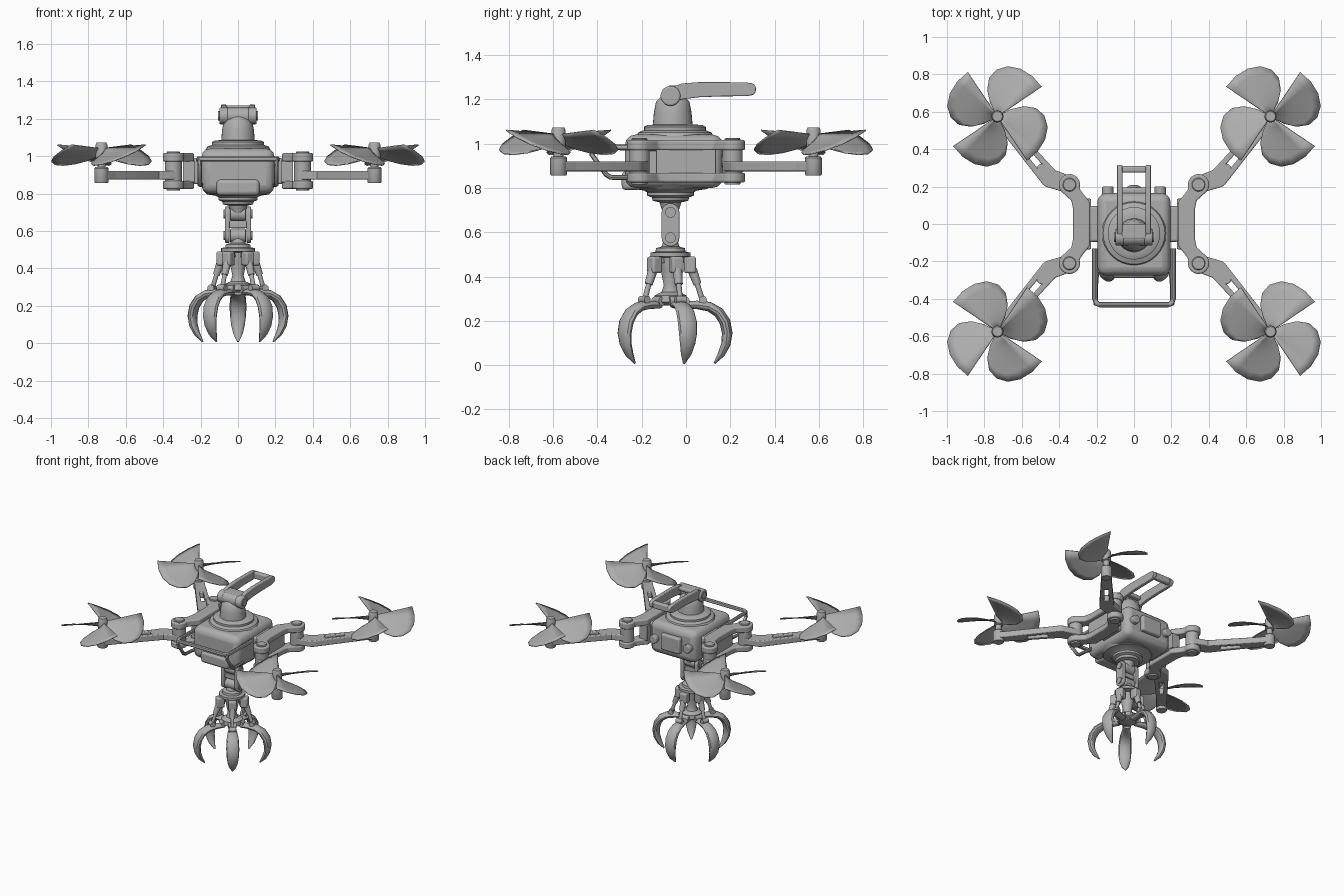
import bpy, bmesh
from math import sin, cos, pi, radians
from mathutils import Vector, Matrix

if "Cube" in bpy.data.objects:
    bpy.data.objects.remove(bpy.data.objects["Cube"])

grey = bpy.data.materials.new("plain_grey")
grey.use_nodes = True
COLOUR = (0.42, 0.42, 0.42, 1)
grey.diffuse_color = COLOUR
grey.node_tree.nodes["Principled BSDF"].inputs["Base Color"].default_value = COLOUR
parts = []


def finish(name, bm, bevel=0):
    bmesh.ops.recalc_face_normals(bm, faces=bm.faces)
    mesh = bpy.data.meshes.new(name)
    bm.to_mesh(mesh)
    bm.free()
    mesh.materials.append(grey)
    ob = bpy.data.objects.new(name, mesh)
    bpy.context.collection.objects.link(ob)
    if bevel:
        mod = ob.modifiers.new("bevel", "BEVEL")
        mod.width, mod.segments, mod.limit_method = bevel, 3, "ANGLE"
    parts.append(ob)
    return ob


def loft(name, rings, bevel=0):
    """Skin a row of equal closed rings and cap both ends."""
    bm = bmesh.new()
    loops = [[bm.verts.new(p) for p in ring] for ring in rings]
    n = len(loops[0])
    for a, b in zip(loops, loops[1:]):
        for i in range(n):
            bm.faces.new((a[i], a[(i + 1) % n], b[(i + 1) % n], b[i]))
    bm.faces.new(loops[0])
    bm.faces.new(loops[-1])
    return finish(name, bm, bevel)


def box(name, lo, hi, bevel=0.008, turn=None):
    bm = bmesh.new()
    bmesh.ops.create_cube(bm, size=1)
    lo, hi = Vector(lo), Vector(hi)
    for v in bm.verts:
        v.co = (lo + hi) / 2 + v.co * (hi - lo)
        if turn:
            v.co = turn @ v.co
    return finish(name, bm, bevel)


def lathe(name, x, y, profile, n=32):
    return loft(name, [[(x + r * cos(2 * pi * i / n), y + r * sin(2 * pi * i / n), z)
                        for i in range(n)] for r, z in profile])


def rod(name, p, q, r, r2=None, n=20, bevel=0):
    p, q = Vector(p), Vector(q)
    turn = (q - p).to_track_quat("Z", "Y")
    rings = [[c + turn @ Vector((s * cos(2 * pi * i / n), s * sin(2 * pi * i / n), 0))
              for i in range(n)] for c, s in ((p, r), (q, r2 or r))]
    return loft(name, rings, bevel)


def plate(name, outline, z0, z1, bevel=0.008, frame=Matrix()):
    return loft(name, [[frame @ Vector((x, y, z)) for x, y in outline] for z in (z0, z1)], bevel)


def link(name, p, q, r1, r2, z0, z1, bevel=0.006, frame=Matrix()):
    """Flat bar with round ends."""
    p, q = Vector(p), Vector(q)
    d = q - p
    n = Vector((-d.y, d.x)).normalized()
    d.normalize()
    pts = []
    for c, r, s in ((p, r1, 1), (q, r2, -1)):
        for i in range(11):
            t = pi * i / 10
            pts.append(c + s * r * (n * cos(t) - d * sin(t)))
    return plate(name, pts, z0, z1, bevel, frame)


def tube(name, path, r):
    cu = bpy.data.curves.new(name, "CURVE")
    cu.dimensions, cu.bevel_depth, cu.bevel_resolution, cu.use_fill_caps = "3D", r, 3, True
    sp = cu.splines.new("POLY")
    sp.points.add(len(path) - 1)
    for pt, co in zip(sp.points, path):
        pt.co = (*co, 1)
    ob = bpy.data.objects.new(name, cu)
    bpy.context.collection.objects.link(ob)
    cu.materials.append(grey)
    bpy.ops.object.select_all(action="DESELECT")
    bpy.context.view_layer.objects.active = ob
    ob.select_set(True)
    bpy.ops.object.convert(target="MESH")
    parts.append(bpy.context.object)


C = -0.07   # y of the turret and claw axis

# Body with front block and rear fittings
box("body", (-0.195, -0.275, 0.8), (0.195, 0.165, 1.04), 0.045)
box("front_block", (-0.115, -0.29, 0.79), (0.115, -0.2, 0.875), 0.02)
box("rear_block", (-0.08, 0.15, 0.86), (0.08, 0.195, 0.98), 0.012)
for x in (-0.14, 0.14):
    rod("rear_knob", (x, 0.15, 0.92), (x, 0.2, 0.92), 0.03, bevel=0.006)

# Turret, its joint and the curved handle
lathe("turret_base", 0, C + 0.02, [(0.175, 1.03), (0.165, 1.05), (0.14, 1.06), (0.14, 1.075),
                                   (0.125, 1.083), (0.09, 1.086)])
lathe("turret_neck", 0, C + 0.01, [(0.09, 1.08), (0.085, 1.14), (0.075, 1.19), (0.05, 1.215)])
rod("turret_barrel", (-0.06, C, 1.215), (0.06, C, 1.215), 0.045, bevel=0.008)
rails = [(C, 1.215, 0.036), (-0.02, 1.235, 0.036), (0.06, 1.243, 0.034), (0.16, 1.245, 0.032),
         (0.27, 1.245, 0.031), (0.302, 1.245, 0.026), (0.315, 1.245, 0.012)]
for s in (-1, 1):
    a, b = s * 0.062, s * 0.09
    loft("handle_rail", [[(a, y, z - h), (b, y, z - h), (b, y, z + h), (a, y, z + h)]
                         for y, z, h in rails], 0.005)
    rod("handle_pivot", (s * 0.05, C, 1.215), (s * 0.1, C, 1.215), 0.045, bevel=0.008)
    rod("pivot_cap", (s * 0.09, C, 1.215), (s * 0.106, C, 1.215), 0.025)
box("handle_grip", (-0.065, 0.275, 1.22), (0.065, 0.31, 1.27), 0.01)
box("handle_bridge", (-0.065, C - 0.01, 1.235), (0.065, 0.0, 1.262), 0.008)

# Front bumper cage
top = [(-0.21, -0.13, 0.98), (-0.21, -0.4, 0.985), (-0.2, -0.425, 0.985), (-0.18, -0.432, 0.985)]
tube("bumper_loop", top + [(-x, y, z) for x, y, z in reversed(top)], 0.014)
for s in (-1, 1):
    tube("bumper_side", [(s * 0.205, -0.42, 0.985), (s * 0.205, -0.425, 0.95), (s * 0.205, -0.36, 0.86),
                         (s * 0.205, -0.34, 0.848), (s * 0.195, -0.22, 0.845)], 0.012)


def rotor(x, y, sx, sy):
    """Hub and four pitched blades, mirrored to suit the corner."""
    lathe("rotor_motor", x, y, [(0.034, 0.855), (0.038, 0.862), (0.038, 0.935), (0.032, 0.942)], 24)
    lathe("rotor_shaft", x, y, [(0.022, 0.93), (0.022, 0.985), (0.032, 0.99), (0.032, 1.06),
                                (0.026, 1.072)], 24)
    edge = [(0, 0.285), (15, 0.285), (30, 0.283), (44, 0.274), (57, 0.25), (68, 0.21),
            (77, 0.15), (84, 0.08)]
    for k in range(4):
        bm = bmesh.new()
        grid = []
        for a, reach in edge:
            t = a / edge[-1][0]
            ang = radians(146 + 90 * k - a)
            row = []
            for j in range(7):
                r = 0.015 + (reach - 0.015) * j / 6
                z = 1.04 + 0.07 * r - (0.035 + 0.42 * r) * t * (1.25 - 0.25 * t)
                row.append(bm.verts.new((x + sx * r * cos(ang), y + sy * r * sin(ang), z)))
            grid.append(row)
        for a, b in zip(grid, grid[1:]):
            for j in range(6):
                bm.faces.new((a[j], a[j + 1], b[j + 1], b[j]))
        mod = finish("rotor_blade", bm).modifiers.new("thickness", "SOLIDIFY")
        mod.thickness, mod.offset = 0.006, 0


# Side brackets, folding arms and rotors
arc = [(0.345 + 0.057 * cos(radians(a)), 0.21 + 0.057 * sin(radians(a))) for a in range(-40, 201, 20)]
half = [(0.325, 0.075), (0.335, 0.125)] + arc + [(0.275, 0.165), (0.235, 0.115)]
bracket = half + [(x, -y) for x, y in reversed(half)]
for sx in (-1, 1):
    outline = [(sx * x, y) for x, y in bracket]
    plate("bracket_top", outline, 0.97, 1.016)
    plate("bracket_bottom", outline, 0.825, 0.868)
    box("bracket_core", (min(sx * 0.23, sx * 0.295), -0.135, 0.86),
        (max(sx * 0.23, sx * 0.295), 0.135, 0.975), 0.004)
    box("bracket_mount", (min(sx * 0.18, sx * 0.24), -0.095, 0.85),
        (max(sx * 0.18, sx * 0.24), 0.095, 0.99), 0.012)
    for sy in (-1, 1):
        hinge, elbow, end = [Vector((sx * x, sy * y)) for x, y in ((0.345, 0.21), (0.45, 0.245), (0.73, 0.575))]
        lathe("hinge_pin", *hinge, [(0.034, 0.815), (0.036, 0.82), (0.036, 1.02), (0.032, 1.025)], 24)
        lathe("hinge_sleeve", *hinge, [(0.046, 0.868), (0.046, 0.97)], 24)
        link("arm_root", hinge, elbow, 0.046, 0.05, 0.875, 0.92)
        d = (end - elbow).normalized()
        n = Vector((-d.y, d.x))
        for s in (-1, 1):
            link("arm_rail", elbow + n * s * 0.034, end - d * 0.06 + n * s * 0.022, 0.016, 0.013, 0.875, 0.92)
        link("arm_heel", elbow, elbow + d * 0.05, 0.05, 0.042, 0.875, 0.92)
        link("arm_tip", end - d * 0.17, end, 0.035, 0.036, 0.875, 0.92)
        rotor(*end, sx, sy)

# Underside flange and the two-joint wrist
lathe("under_flange", 0, C, [(0.19, 0.82), (0.165, 0.795), (0.12, 0.788), (0.105, 0.78), (0.105, 0.765),
                             (0.085, 0.757), (0.08, 0.742), (0.05, 0.735), (0.035, 0.69)])
UP, LOW = 0.69, 0.575
for z, name in ((UP, "upper"), (LOW, "lower")):
    rod(name + "_wrist_barrel", (-0.042, C, z), (0.042, C, z), 0.037, bevel=0.006)
    for s in (-1, 1):
        rod(name + "_wrist_cap", (s * 0.05, C, z), (s * 0.077, C, z), 0.024)
side = Matrix(((0, 0, 1, 0), (1, 0, 0, 0), (0, 1, 0, 0), (0, 0, 0, 1)))
for s in (-1, 1):
    link("wrist_link", (C, UP), (C, LOW), 0.04, 0.04, s * 0.046, s * 0.07, 0.006, side)
box("wrist_web", (-0.05, C - 0.018, 0.615), (0.05, C + 0.018, 0.65), 0.005)

# Claw hub and central column
lathe("claw_hub", 0, C, [(0.03, 0.57), (0.04, 0.535), (0.065, 0.528), (0.068, 0.512), (0.09, 0.508),
                         (0.09, 0.49), (0.05, 0.485), (0.042, 0.42), (0.03, 0.36), (0.04, 0.33),
                         (0.072, 0.315), (0.076, 0.285), (0.05, 0.27)])

# Five fingers with their actuators: radius, height, half width, half thickness
spine = [(0.06, 0.272, 0.024, 0.016), (0.12, 0.272, 0.03, 0.019), (0.175, 0.264, 0.038, 0.022),
         (0.218, 0.238, 0.043, 0.024), (0.246, 0.195, 0.045, 0.025), (0.256, 0.145, 0.043, 0.024),
         (0.25, 0.095, 0.036, 0.021), (0.23, 0.05, 0.025, 0.016), (0.198, 0.008, 0.005, 0.004)]
for k in range(5):
    turn = Matrix.Translation((0, C, 0)) @ Matrix.Rotation(radians(90 + 72 * k), 4, "Z")
    rings = []
    for i, (r, z, w, h) in enumerate(spine):
        a, b = spine[max(i - 1, 0)], spine[min(i + 1, len(spine) - 1)]
        t = Vector((b[0] - a[0], 0, b[1] - a[1])).normalized()
        out = Vector((-t.z, 0, t.x))
        rings.append([turn @ (Vector((r, w * cos(u), z)) + out * h * sin(u))
                      for u in [2 * pi * j / 12 for j in range(12)]])
    loft("claw_finger", rings)
    box("actuator_box", (0.062, -0.028, 0.415), (0.115, 0.028, 0.49), 0.01, turn)
    box("actuator_bracket", (0.03, -0.015, 0.46), (0.08, 0.015, 0.502), 0.004, turn)
    rod("actuator_sleeve", turn @ Vector((0.098, 0, 0.43)), turn @ Vector((0.122, 0, 0.365)), 0.022, 0.018)
    rod("actuator_rod", turn @ Vector((0.115, 0, 0.385)), turn @ Vector((0.148, 0, 0.28)), 0.012)
    rod("finger_clevis", turn @ Vector((0.146, -0.024, 0.295)), turn @ Vector((0.146, 0.024, 0.295)), 0.018)
    rod("finger_hinge", turn @ Vector((0.066, -0.028, 0.29)), turn @ Vector((0.066, 0.028, 0.29)), 0.02)

# Smooth shading with sharp edges kept
bpy.ops.object.select_all(action="DESELECT")
for ob in parts:
    ob.select_set(True)
bpy.context.view_layer.objects.active = parts[0]
bpy.ops.object.shade_smooth_by_angle(angle=radians(35))
